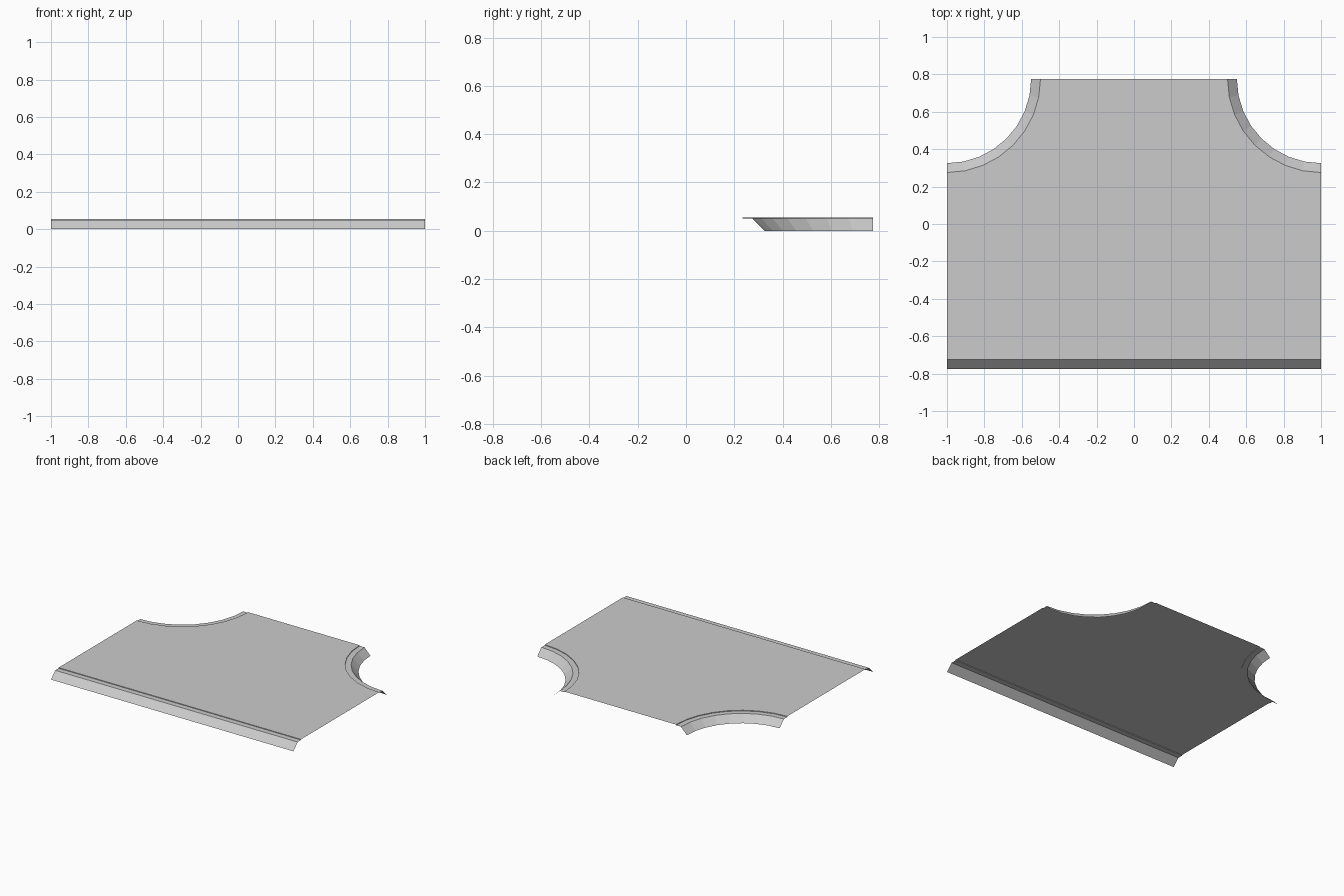
import bpy
import bmesh
from math import cos, sin, pi

cube = bpy.data.objects.get("Cube")
if cube:
    bpy.data.objects.remove(cube, do_unlink=True)

grey = bpy.data.materials.new("plain_grey")
grey.use_nodes = True
colour = (0.6, 0.6, 0.6, 1)
grey.diffuse_color = colour
grey.node_tree.nodes["Principled BSDF"].inputs["Base Color"].default_value = colour

HALF_X, HALF_Y = 1.0, 0.775
RADIUS = 0.45        # corner cut at the foot of the skirt
SEGMENTS = 8
TOP, LIP = 0.055, 0.05
# Edge profile from the sheet to the ground: (inset from outer edge, height)
PROFILE = [(0.09, TOP), (0.09, LIP), (0.05, LIP), (0.0, 0.0)]


def front_path(inset, z):
    y = -HALF_Y + inset
    return [(HALF_X, y, z), (-HALF_X, y, z)]


def left_corner_path(inset, z):
    r = RADIUS + inset
    angles = [i * pi / 2 / SEGMENTS for i in range(SEGMENTS + 1)]
    return [(HALF_X - r * cos(a), HALF_Y - r * sin(a), z) for a in angles]


def right_corner_path(inset, z):
    return [(-x, y, h) for x, y, h in reversed(left_corner_path(inset, z))]


def finish(name, bm):
    mesh = bpy.data.meshes.new(name)
    bm.to_mesh(mesh)
    bm.free()
    mesh.materials.append(grey)
    bpy.context.collection.objects.link(bpy.data.objects.new(name, mesh))


def edge_strip(name, path):
    """Sweep the edge profile along one side of the sheet."""
    bm = bmesh.new()
    rows = [[bm.verts.new(p) for p in path(*step)] for step in PROFILE]
    for a, b in zip(rows, rows[1:]):
        for i in range(len(a) - 1):
            bm.faces.new((a[i], a[i + 1], b[i + 1], b[i]))
    finish(name, bm)


# Flat top sheet with two rounded corner cuts
bm = bmesh.new()
outline = []
for path in (front_path, left_corner_path, right_corner_path):
    outline += reversed(path(*PROFILE[0]))
bm.faces.new([bm.verts.new(p) for p in outline])
bmesh.ops.triangulate(bm, faces=bm.faces[:])
finish("top_sheet", bm)

# Stepped lips with sloping skirts
edge_strip("front_edge", front_path)
edge_strip("left_corner_edge", left_corner_path)
edge_strip("right_corner_edge", right_corner_path)
